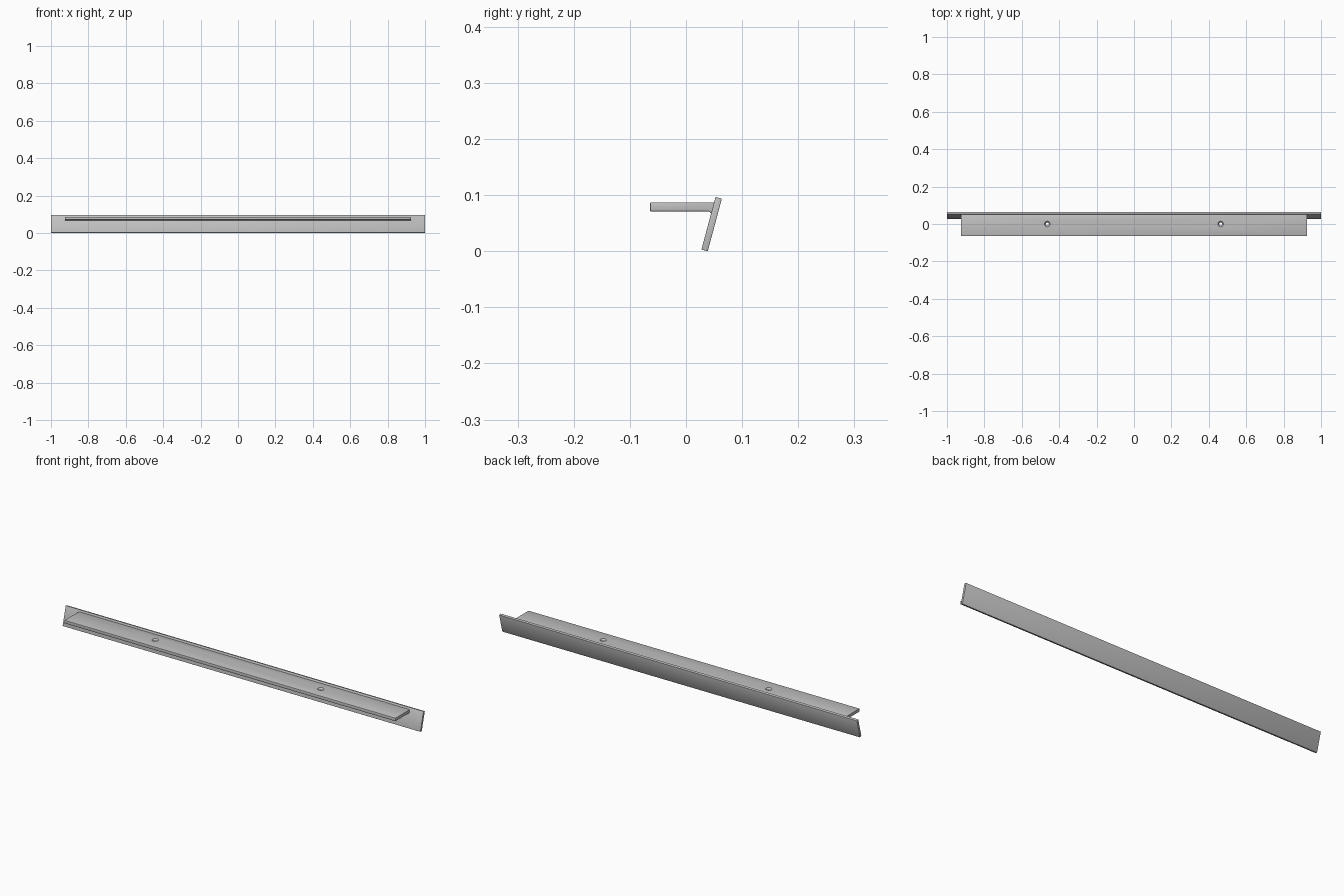
import bpy, bmesh
from math import sin, cos, radians
from mathutils import Vector

cube = bpy.data.objects.get("Cube")
if cube:
    bpy.data.objects.remove(cube, do_unlink=True)

grey = bpy.data.materials.new("satin grey")
grey.use_nodes = True
colour = (0.53, 0.53, 0.53, 1)
grey.diffuse_color = colour
grey.node_tree.nodes["Principled BSDF"].inputs["Base Color"].default_value = colour


def add_object(name, bm):
    bmesh.ops.recalc_face_normals(bm, faces=bm.faces)
    mesh = bpy.data.meshes.new(name)
    bm.to_mesh(mesh)
    bm.free()
    mesh.materials.append(grey)
    obj = bpy.data.objects.new(name, mesh)
    bpy.context.collection.objects.link(obj)
    return obj


def extrude_profile(name, points, half_length):
    """Extrude a y-z outline along x, centred on x = 0."""
    bm = bmesh.new()
    face = bm.faces.new([bm.verts.new((-half_length, y, z)) for y, z in points])
    moved = bmesh.ops.extrude_face_region(bm, geom=[face])["geom"]
    bmesh.ops.translate(bm, vec=(2 * half_length, 0, 0),
                        verts=[v for v in moved if isinstance(v, bmesh.types.BMVert)])
    return add_object(name, bm)


def lathe(name, profile, x):
    """Solid of revolution about a vertical axis at (x, 0)."""
    bm = bmesh.new()
    verts = [bm.verts.new((x + r, 0, z)) for r, z in profile]
    edges = [bm.edges.new(pair) for pair in zip(verts, verts[1:])]
    bmesh.ops.spin(bm, geom=verts + edges, cent=(x, 0, 0), axis=(0, 0, 1),
                   angle=radians(360), steps=32)
    bmesh.ops.remove_doubles(bm, verts=bm.verts, dist=1e-5)
    return add_object(name, bm)


def apply_modifier(obj, kind, **settings):
    mod = obj.modifiers.new(kind.title(), kind)
    for key, value in settings.items():
        setattr(mod, key, value)
    bpy.context.view_layer.objects.active = obj
    bpy.ops.object.modifier_apply(modifier=mod.name)


# Leaning back plate
tilt, height, thickness = radians(15), 0.097, 0.0117
up = Vector((sin(tilt), cos(tilt)))
across = Vector((cos(tilt), -sin(tilt))) * thickness
foot = Vector((0.0275, thickness * sin(tilt)))
plate = extrude_profile("back_plate",
                        [foot, foot + across, foot + across + up * height, foot + up * height], 1)
apply_modifier(plate, "BEVEL", width=0.0008, segments=2)

# Level flange with a small weld fillet under its rear edge
top, bottom = 0.087, 0.071


def plate_y(z):
    return foot.x + (z - foot.y) * sin(tilt) / cos(tilt) + 0.002


flange = extrude_profile("flange", [(-0.064, bottom), (0.041, bottom),
                                    (plate_y(0.066), 0.066), (plate_y(top), top),
                                    (-0.064, top)], 0.925)
apply_modifier(flange, "BEVEL", width=0.0015, segments=2)

# Countersunk screw holes
for x in (-0.463, 0.463):
    cutter = lathe("hole_cutter", [(0, 0.06), (0.008, 0.06), (0.008, 0.079),
                                   (0.015, top), (0.015, 0.1), (0, 0.1)], x)
    cutter.hide_render = True
    apply_modifier(flange, "BOOLEAN", object=cutter, operation="DIFFERENCE", solver="EXACT")
    bpy.data.objects.remove(cutter, do_unlink=True)

# Smooth the rounded edges and hole walls
for obj in (plate, flange):
    bpy.ops.object.select_all(action="DESELECT")
    obj.select_set(True)
    bpy.context.view_layer.objects.active = obj
    bpy.ops.object.shade_smooth_by_angle(angle=radians(30))
